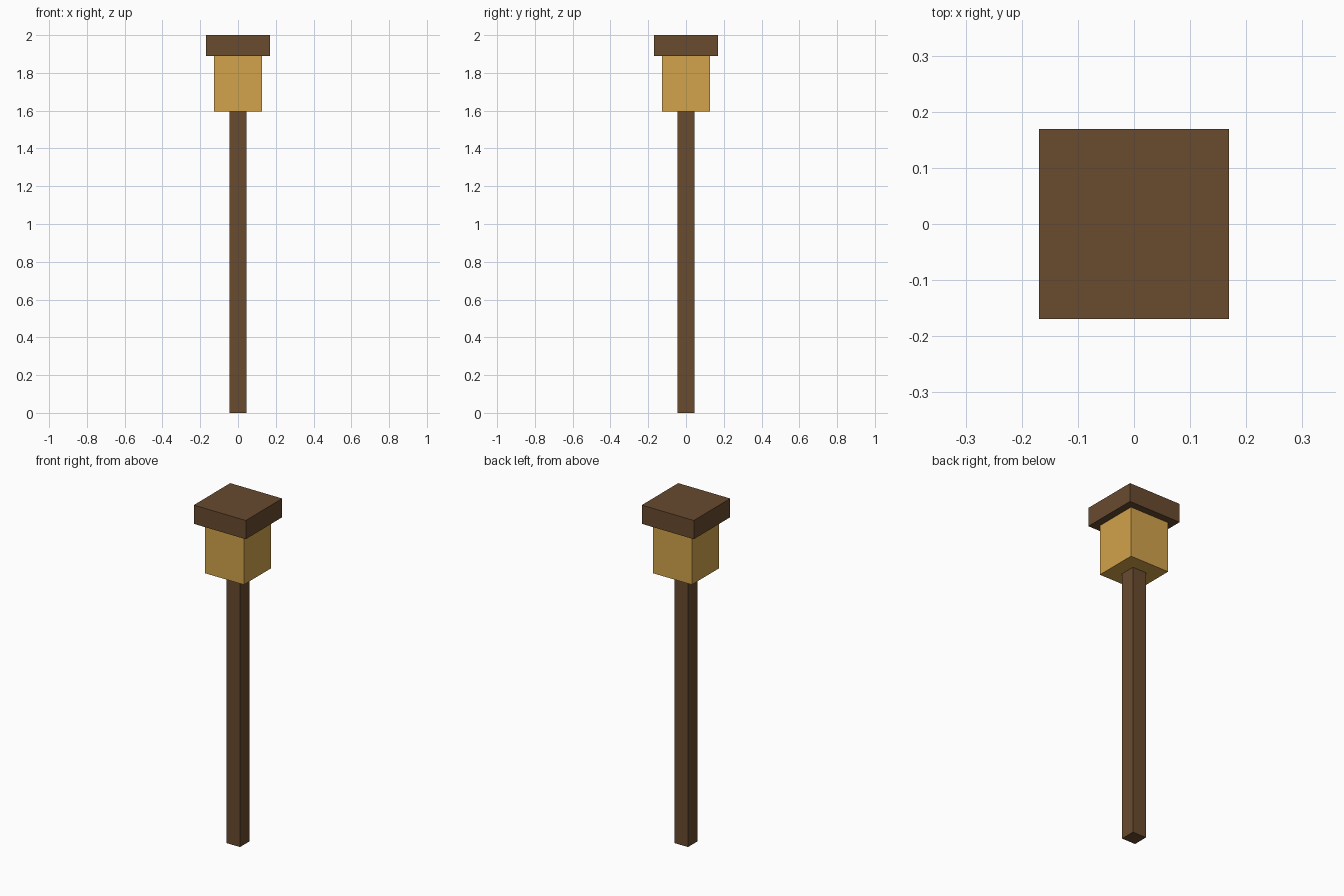
import bpy

if "Cube" in bpy.data.objects:
    bpy.data.objects.remove(bpy.data.objects["Cube"])


def material(name, color):
    mat = bpy.data.materials.new(name)
    mat.diffuse_color = (*color, 1.0)
    mat.use_nodes = True
    mat.node_tree.nodes["Principled BSDF"].inputs["Base Color"].default_value = mat.diffuse_color
    return mat


def box(name, width, bottom, top, mat):
    """Square block centred on the z axis, from bottom to top."""
    bpy.ops.mesh.primitive_cube_add(size=1, location=(0, 0, (bottom + top) / 2))
    obj = bpy.context.object
    obj.name = name
    obj.scale = (width, width, top - bottom)
    bpy.ops.object.transform_apply(location=False, rotation=False, scale=True)
    obj.data.materials.append(mat)
    return obj


wood = material("dark_wood", (0.138, 0.069, 0.028))
glow = material("amber_glass", (0.645, 0.366, 0.070))

# Post, lantern box and overhanging cap
box("post", 0.088, 0.0, 1.595, wood)
box("lantern", 0.253, 1.595, 1.89, glow)
box("cap", 0.338, 1.89, 2.0, wood)
